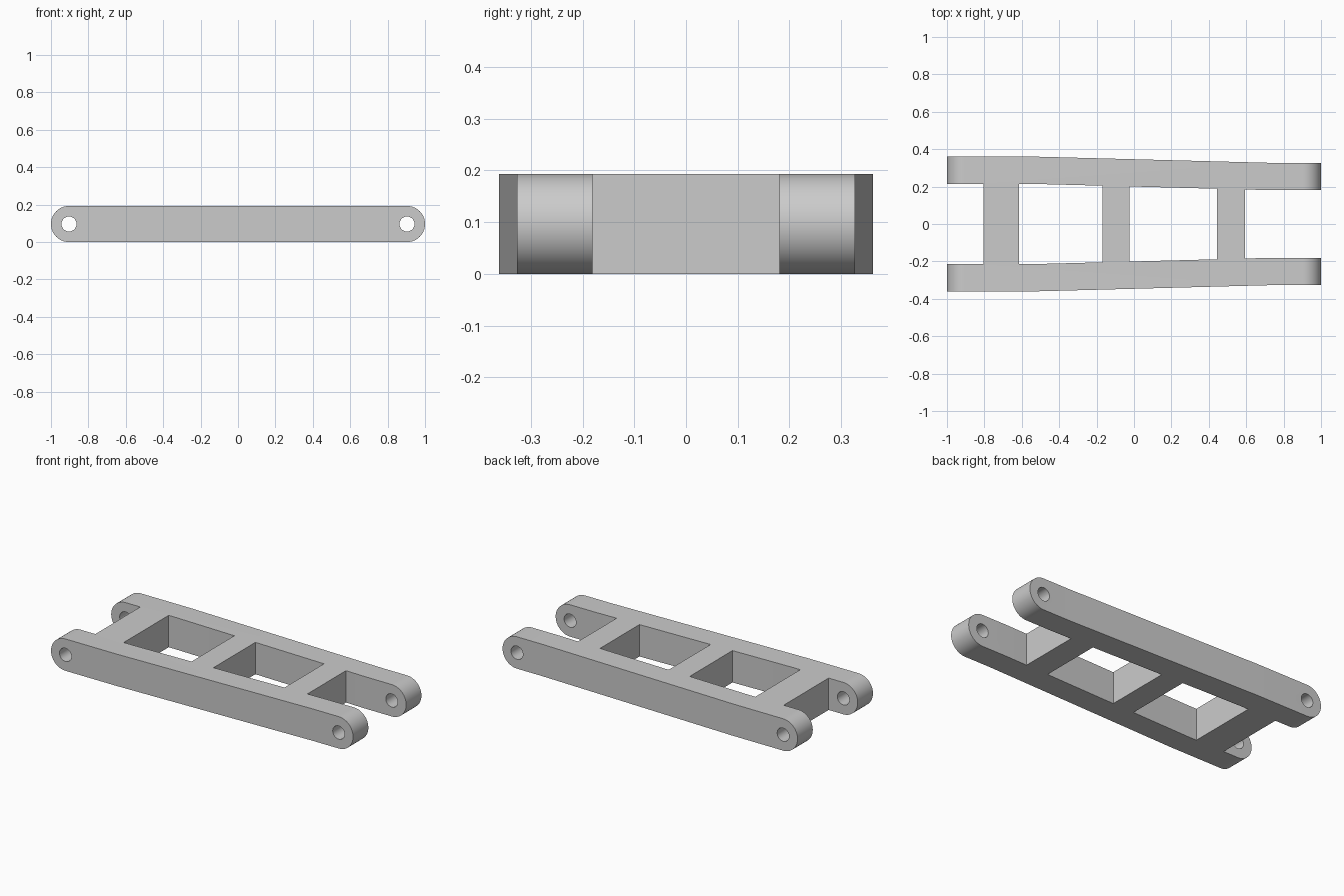
import bpy, bmesh, math
from mathutils import Vector

cube = bpy.data.objects.get("Cube")
if cube:
    bpy.data.objects.remove(cube, do_unlink=True)

HEIGHT = 0.193
R = HEIGHT / 2
PIVOT = 1 - R
HOLE_R = 0.04
RAIL = 0.146
TAPER_START, TAPER_END = -0.56, 0.73
WIDE, NARROW = 0.361, 0.327

grey = bpy.data.materials.new("Plain grey")
grey.use_nodes = True
colour = (0.6, 0.6, 0.6, 1)
grey.diffuse_color = colour
grey.node_tree.nodes["Principled BSDF"].inputs["Base Color"].default_value = colour


def half_width(x):
    t = (x - TAPER_START) / (TAPER_END - TAPER_START)
    return WIDE + (NARROW - WIDE) * min(max(t, 0), 1)


def prism(name, points, direction):
    """Extrude a closed outline along a direction."""
    bm = bmesh.new()
    face = bm.faces.new([bm.verts.new(p) for p in points])
    ext = bmesh.ops.extrude_face_region(bm, geom=[face])
    bmesh.ops.translate(bm, vec=Vector(direction),
                        verts=[v for v in ext["geom"] if isinstance(v, bmesh.types.BMVert)])
    bmesh.ops.recalc_face_normals(bm, faces=bm.faces)
    mesh = bpy.data.meshes.new(name)
    bm.to_mesh(mesh)
    bm.free()
    mesh.materials.append(grey)
    obj = bpy.data.objects.new(name, mesh)
    bpy.context.collection.objects.link(obj)
    return obj


def arc(cx, radius, start, sweep, steps):
    return [(cx + radius * math.cos(start + sweep * i / steps), -0.5,
             R + radius * math.sin(start + sweep * i / steps)) for i in range(steps + 1)]


def plan_prism(name, stations, inset):
    """Tall prism whose sides follow the tapered rails."""
    side = [(x, half_width(x) - inset) for x in stations]
    points = [(x, -w, -0.2) for x, w in side] + [(x, w, -0.2) for x, w in reversed(side)]
    return prism(name, points, (0, 0, 0.6))


def combine(body, tool, operation):
    """Apply a boolean and discard its tool."""
    bpy.context.view_layer.objects.active = body
    mod = body.modifiers.new(operation, "BOOLEAN")
    mod.operation, mod.solver, mod.object = operation, "EXACT", tool
    bpy.ops.object.modifier_apply(modifier=mod.name)
    bpy.data.objects.remove(tool, do_unlink=True)


# Round-ended body
outline = (arc(PIVOT, R, -math.pi / 2, math.pi, 32)
           + arc(-PIVOT, R, math.pi / 2, math.pi, 32))
frame = prism("link_frame", outline, (0, 1, 0))

# Tapered outer sides
combine(frame, plan_prism("outer_shape", [-1.1, TAPER_START, TAPER_END, 1.1], 0), "INTERSECT")

# Open forks at both ends and two windows between the cross bars
openings = [[-1.1, -0.805], [-0.615, TAPER_START, -0.168],
            [-0.024, 0.444], [0.594, TAPER_END, 1.1]]
for stations in openings:
    combine(frame, plan_prism("opening", stations, RAIL), "DIFFERENCE")

# Pin holes
for x in (-PIVOT, PIVOT):
    ring = arc(x, HOLE_R, 0, 2 * math.pi, 48)[:-1]
    combine(frame, prism("pin_hole", ring, (0, 1, 0)), "DIFFERENCE")

# Smooth curved walls, sharp corners
bpy.ops.object.select_all(action="DESELECT")
frame.select_set(True)
bpy.context.view_layer.objects.active = frame
bpy.ops.object.shade_smooth_by_angle(angle=math.radians(30))
for edge in frame.data.edges:
    edge.use_edge_sharp = edge.use_edge_sharp
